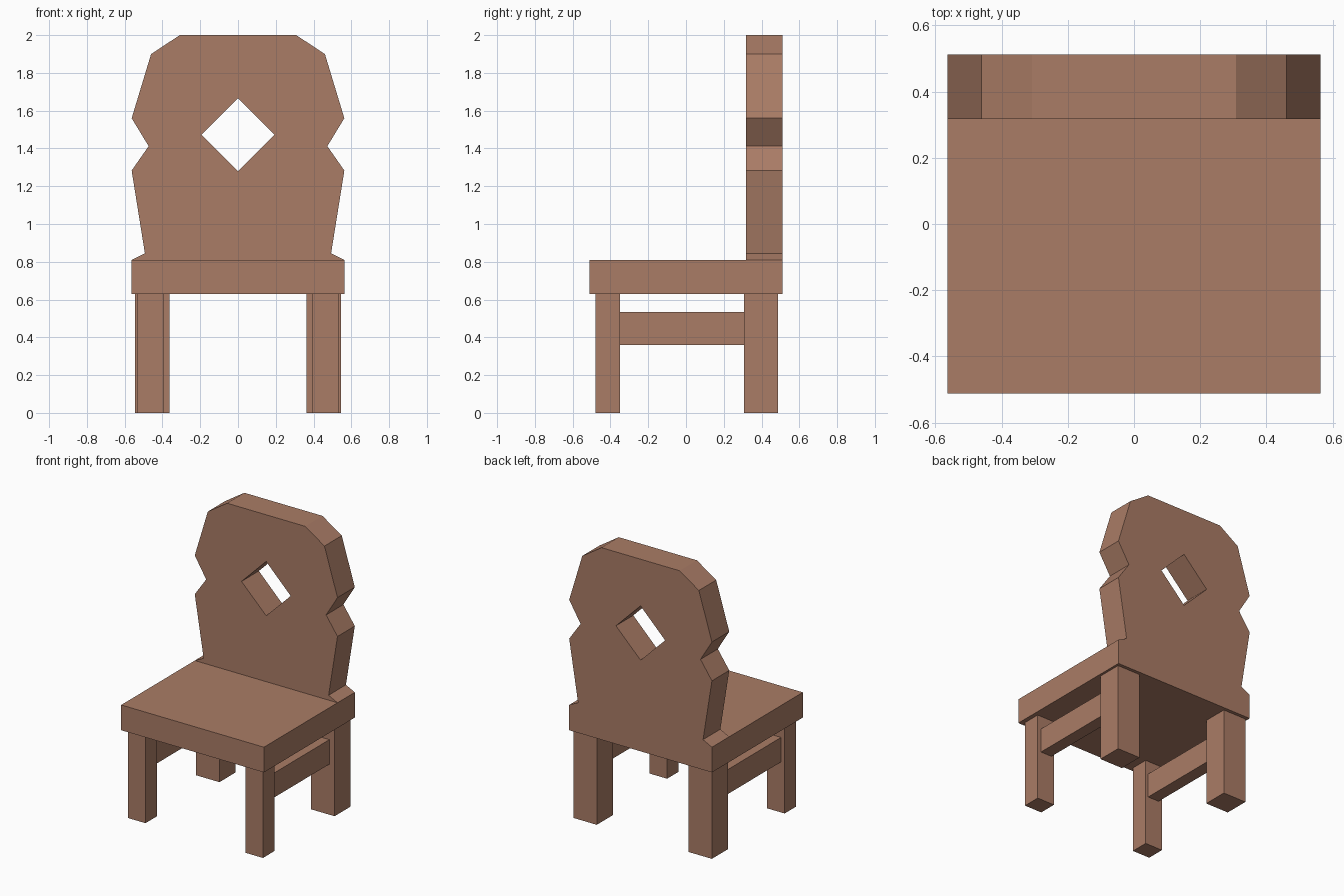
import bpy
import math

if "Cube" in bpy.data.objects:
    bpy.data.objects.remove(bpy.data.objects["Cube"])

wood = bpy.data.materials.new("brown wood")
wood.diffuse_color = (0.402, 0.202, 0.133, 1)
wood.use_nodes = True
wood.node_tree.nodes["Principled BSDF"].inputs["Base Color"].default_value = wood.diffuse_color


def box(name, x, y, z):
    """Box from (min, max) ranges on each axis."""
    bpy.ops.mesh.primitive_cube_add(size=1)
    ob = bpy.context.object
    ob.name = name
    for v in ob.data.vertices:
        v.co = [(r[0] + r[1]) / 2 + c * (r[1] - r[0]) for r, c in zip((x, y, z), v.co)]
    ob.data.materials.append(wood)
    return ob


def panel(name, outlines, y):
    """Extrude closed (x, z) outlines along y; inner outlines become holes."""
    curve = bpy.data.curves.new(name, 'CURVE')
    curve.dimensions = '2D'
    curve.fill_mode = 'BOTH'
    curve.extrude = (y[1] - y[0]) / 2
    for pts in outlines:
        s = curve.splines.new('POLY')
        s.points.add(len(pts) - 1)
        for p, (px, pz) in zip(s.points, pts):
            p.co = (px, pz, 0, 1)
        s.use_cyclic_u = True
    ob = bpy.data.objects.new(name, curve)
    bpy.context.collection.objects.link(ob)
    ob.rotation_euler.x = math.pi / 2
    ob.location.y = (y[0] + y[1]) / 2
    bpy.ops.object.select_all(action='DESELECT')
    ob.select_set(True)
    bpy.context.view_layer.objects.active = ob
    bpy.ops.object.convert(target='MESH')
    ob = bpy.context.object
    ob.name = name
    ob.data.materials.clear()
    ob.data.materials.append(wood)
    ob.data.shade_flat()
    return ob


# Seat slab
box("seat", (-0.563, 0.563), (-0.512, 0.512), (0.63, 0.81))

# Carved backrest with diamond cut-out
half = [(0.563, 0.81), (0.493, 0.845), (0.563, 1.283), (0.473, 1.412),
        (0.563, 1.56), (0.46, 1.9), (0.308, 2.0)]
outline = half + [(-px, pz) for px, pz in reversed(half)]
diamond = [(0, 1.28), (0.194, 1.473), (0, 1.667), (-0.194, 1.473)]
panel("backrest", [outline, diamond], (0.317, 0.512))

# Legs and side rails, mirrored left and right
for side, s in (("left", -1), ("right", 1)):
    def span(a, b):
        return tuple(sorted((s * a, s * b)))
    box(f"front_leg_{side}", span(0.394, 0.533), (-0.48, -0.35), (0, 0.63))
    box(f"back_leg_{side}", span(0.362, 0.546), (0.308, 0.488), (0, 0.63))
    box(f"side_rail_{side}", span(0.415, 0.505), (-0.35, 0.308), (0.36, 0.535))
